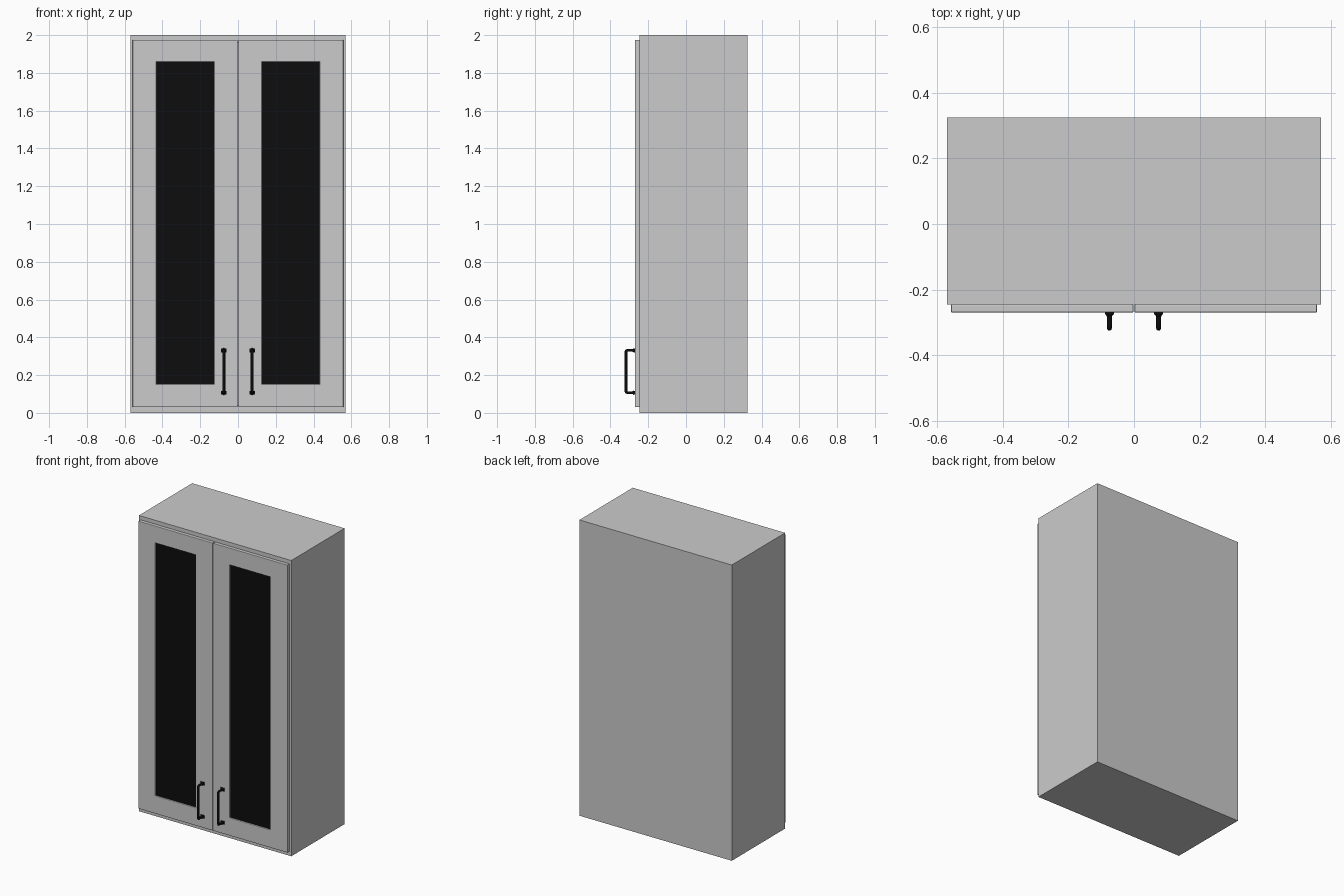
import bpy, bmesh, math
from mathutils import Matrix, Vector

if "Cube" in bpy.data.objects:
    bpy.data.objects.remove(bpy.data.objects["Cube"])

black = bpy.data.materials.new("black")
black.diffuse_color = (0.004, 0.004, 0.004, 1)
black.use_nodes = True
black.node_tree.nodes["Principled BSDF"].inputs["Base Color"].default_value = black.diffuse_color


def finish(bm, name, mat=None, bevel=0):
    bmesh.ops.recalc_face_normals(bm, faces=bm.faces)
    me = bpy.data.meshes.new(name)
    bm.to_mesh(me)
    bm.free()
    ob = bpy.data.objects.new(name, me)
    bpy.context.collection.objects.link(ob)
    if mat:
        me.materials.append(mat)
    if bevel:
        mod = ob.modifiers.new("soft_edges", "BEVEL")
        mod.width, mod.segments = bevel, 2
    return ob


def add_box(bm, lo, hi):
    lo, hi = Vector(lo), Vector(hi)
    m = Matrix.Translation((lo + hi) / 2) @ Matrix.Diagonal((*(hi - lo), 1))
    bmesh.ops.create_cube(bm, size=1, matrix=m)


def rect(x0, x1, z0, z1, y):
    return [(x0, y, z0), (x1, y, z0), (x1, y, z1), (x0, y, z1)]


def ring(name, outer, inner, y0, y1, bevel=0):
    """Rectangular frame with an opening through it, extruded along y."""
    bm = bmesh.new()
    loops = [[bm.verts.new(p) for p in rect(*r, y)]
             for r, y in ((outer, y0), (inner, y0), (inner, y1), (outer, y1))]
    for a, b in zip(loops, loops[1:] + loops[:1]):
        for i in range(4):
            j = (i + 1) % 4
            bm.faces.new((a[i], a[j], b[j], b[i]))
    return finish(bm, name, bevel=bevel)


# Carcass: open-fronted shell and back panel
W, T = 0.57, 0.03
FRONT, BACK, DOOR = -0.245, 0.325, -0.27
bm = bmesh.new()
outer, inner = (-W, W, 0, 2), (-W + T, W - T, T + 0.01, 2 - T - 0.01)
of, inf, inb, ob_ = [[bm.verts.new(p) for p in rect(*r, y)] for r, y in
                     ((outer, FRONT), (inner, FRONT), (inner, BACK - T), (outer, BACK))]
for a, b in ((of, inf), (inf, inb), (of, ob_)):
    for i in range(4):
        j = (i + 1) % 4
        bm.faces.new((a[i], a[j], b[j], b[i]))
bm.faces.new(inb)
bm.faces.new(ob_)
finish(bm, "carcass")

# Doors: frame, dark pane and pull handle on each side
for side, s in (("left", -1), ("right", 1)):
    xs = sorted((s * 0.002, s * 0.558))
    gs = sorted((s * 0.125, s * 0.432))
    ring(side + "_door_frame", (*xs, 0.03, 1.975), (*gs, 0.15, 1.86),
         DOOR, FRONT, 0.003)

    bm = bmesh.new()
    add_box(bm, (gs[0] - 0.002, DOOR + 0.009, 0.148), (gs[1] + 0.002, DOOR + 0.016, 1.862))
    finish(bm, side + "_door_pane", black)

    # Handle: swept bar with bent corners
    x, zlo, zhi, tip, r = s * 0.075, 0.107, 0.331, -0.318, 0.008
    path = [(DOOR, zlo), (tip + r, zlo)]
    for cz, start in ((zlo + r, -90), (zhi - r, -180)):
        for k in range(0, 5):
            a = math.radians(start - k * 22.5)
            path.append((tip + r + r * math.cos(a), cz + r * math.sin(a)))
    path.append((DOOR, zhi))
    cu = bpy.data.curves.new(side + "_handle_bar", "CURVE")
    cu.dimensions = "3D"
    cu.bevel_depth, cu.bevel_resolution = 0.0075, 3
    cu.use_fill_caps = True
    sp = cu.splines.new("POLY")
    sp.points.add(len(path) - 1)
    for p, (y, z) in zip(sp.points, path):
        p.co = (x, y, z, 1)
        p.radius = 1
    cu.materials.append(black)
    bpy.context.collection.objects.link(bpy.data.objects.new(cu.name, cu))

    # Handle: flared feet against the door
    bm = bmesh.new()
    for z in (zlo, zhi):
        add_box(bm, (x - 0.014, DOOR - 0.006, z - 0.010), (x + 0.014, DOOR, z + 0.010))
        bmesh.ops.create_cone(
            bm, cap_ends=True, segments=16, radius1=0.012, radius2=0.0075, depth=0.008,
            matrix=Matrix.Translation((x, DOOR - 0.009, z)) @ Matrix.Rotation(math.pi / 2, 4, "X"))
    finish(bm, side + "_handle_feet", black)
